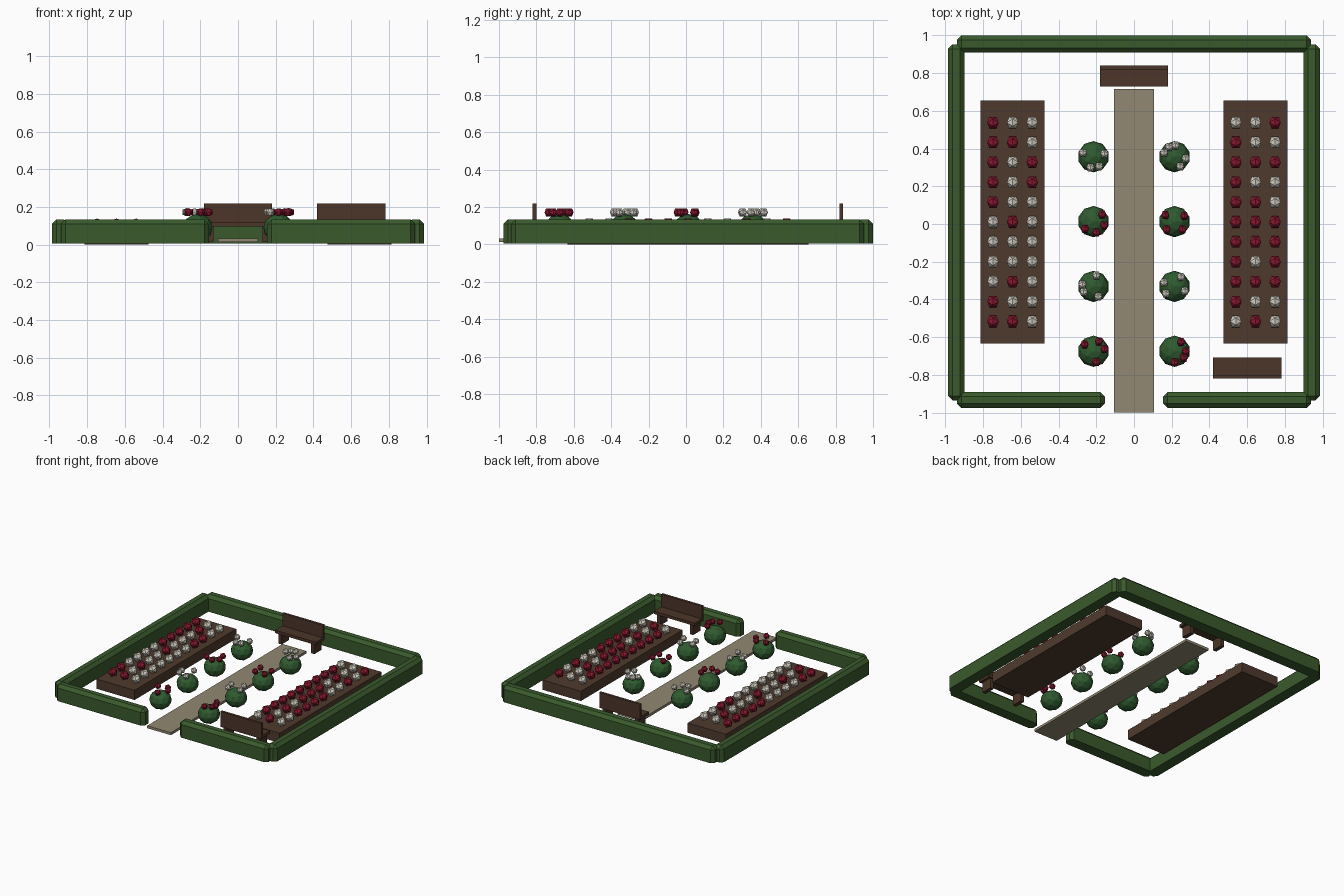
import bpy, bmesh, math
from mathutils import Matrix

if "Cube" in bpy.data.objects:
    bpy.data.objects.remove(bpy.data.objects["Cube"])


def material(name, hexcode):
    def lin(c):
        c /= 255
        return c / 12.92 if c <= 0.04045 else ((c + 0.055) / 1.055) ** 2.4
    m = bpy.data.materials.new(name)
    m.diffuse_color = [lin(int(hexcode[i:i + 2], 16)) for i in (0, 2, 4)] + [1]
    m.use_nodes = True
    m.node_tree.nodes["Principled BSDF"].inputs["Base Color"].default_value = m.diffuse_color
    return m


HEDGE = material("hedge green", "3A5A2C")
BUSH = material("bush green", "2F5A2F")
SOIL = material("soil brown", "4E3A2D")
WOOD = material("bench wood", "4C3528")
STONE = material("path stone", "918872")
RED = material("flower red", "8A1830")
WHITE = material("flower white", "CFCBC0")


def finish(bm, name, mat):
    me = bpy.data.meshes.new(name)
    bm.to_mesh(me)
    bm.free()
    me.materials.append(mat)
    ob = bpy.data.objects.new(name, me)
    bpy.context.collection.objects.link(ob)
    return ob


def add_box(bm, x0, x1, y0, y1, z0, z1):
    mat = Matrix.Translation(((x0 + x1) / 2, (y0 + y1) / 2, (z0 + z1) / 2)) @ \
        Matrix.Diagonal((x1 - x0, y1 - y0, z1 - z0, 1))
    bmesh.ops.create_cube(bm, size=1, matrix=mat)


def box(name, mat, *dims):
    bm = bmesh.new()
    add_box(bm, *dims)
    return finish(bm, name, mat)


def hedge(name, x0, x1, y0, y1):
    """Clipped hedge: box with every edge chamfered except round the base."""
    bm = bmesh.new()
    add_box(bm, x0, x1, y0, y1, 0.005, 0.134)
    edges = [e for e in bm.edges if max(v.co.z for v in e.verts) > 0.1]
    bmesh.ops.bevel(bm, geom=edges, offset=0.024, segments=1, affect='EDGES')
    finish(bm, name, HEDGE)


def add_bloom(bm, x, y, z, r):
    """Icosahedron with its edges lined up with the axes."""
    tilt = Matrix.Rotation(math.radians(31.717), 4, 'X') @ Matrix.Rotation(math.pi / 2, 4, 'Z')
    bmesh.ops.create_icosphere(bm, subdivisions=1, radius=r,
                               matrix=Matrix.Translation((x, y, z)) @ tilt)


# Hedges round the garden, with an opening at the front
hedge("hedge_back", -0.94, 0.94, 0.91, 1.0)
for side, s in (("left", -1), ("right", 1)):
    xs = sorted((s * 0.90, s * 0.987))
    hedge("hedge_" + side, *xs, -0.935, 0.952)
    xs = sorted((s * 0.155, s * 0.94))
    hedge("hedge_front_" + side, *xs, -0.977, -0.89)

# Path
box("path", STONE, -0.105, 0.105, -1.0, 0.715, 0.013, 0.033)

# Raised beds with rows of flowers, listed back to front
PATTERN = {
    "left": "RWW RRW RWR RWR RWW WRW WWW WWW WRW RWW RRW",
    "right": "WWR RWW RRR RWW RRW RRR RRR RWR RRR RWW WRW",
}
for side, s in (("left", -1), ("right", 1)):
    xs = sorted((s * 0.474, s * 0.813))
    box("bed_" + side, SOIL, *xs, -0.633, 0.655, 0.0, 0.078)
    blooms = {"R": bmesh.new(), "W": bmesh.new()}
    for row, colours in enumerate(PATTERN[side].split()):
        for col, c in enumerate(colours):
            add_bloom(blooms[c], s * 0.644 + (col - 1) * 0.104, 0.538 - row * 0.1055, 0.108, 0.036)
    finish(blooms["R"], "red_flowers_" + side, RED)
    finish(blooms["W"], "white_flowers_" + side, WHITE)

# Round bushes along the path, each with a ring of small blooms (angles in degrees)
BUSHES = [
    (WHITE, (160, 15, -105, -60), (160, 85, 120, -10, -60)),
    (RED, (40, -20, -75, -140), (145, 30, -135, -45)),
    (WHITE, (75, 170, -150, -65), (55, 160, -140, -25)),
    (RED, (142, 61, 11, -75), (55, 0, -35, -90)),
]
for i, (mat, left, right) in enumerate(BUSHES):
    y = 0.357 - i * 0.344
    for side, x, angles in (("left", -0.215, left), ("right", 0.215, right)):
        bm = bmesh.new()
        bmesh.ops.create_icosphere(
            bm, subdivisions=2, radius=0.083,
            matrix=Matrix.Translation((x, y, 0.09)) @ Matrix.Diagonal((1, 1, 0.88, 1)))
        finish(bm, f"bush_{side}_{i + 1}", BUSH)
        bm = bmesh.new()
        for a in map(math.radians, angles):
            add_bloom(bm, x + 0.06 * math.cos(a), y + 0.06 * math.sin(a), 0.172, 0.025)
        finish(bm, f"bush_blooms_{side}_{i + 1}", mat)


def bench(name, x, y, d):
    """Bench centred on x, y; d is the y direction of its backrest."""
    def part(label, x0, x1, ya, yb, z0, z1):
        y0, y1 = sorted((y + d * ya, y + d * yb))
        box(f"{name}_{label}", WOOD, x + x0, x + x1, y0, y1, z0, z1)
    part("seat", -0.181, 0.181, -0.055, 0.055, 0.095, 0.118)
    part("backrest", -0.181, 0.181, 0.036, 0.056, 0.118, 0.219)
    for label, lx in (("left_leg", -0.145), ("right_leg", 0.145)):
        part(label, lx - 0.015, lx + 0.015, -0.045, 0.045, 0.013, 0.095)


# Benches
bench("back_bench", 0.0, 0.784, 1)
bench("front_bench", 0.6, -0.764, -1)
